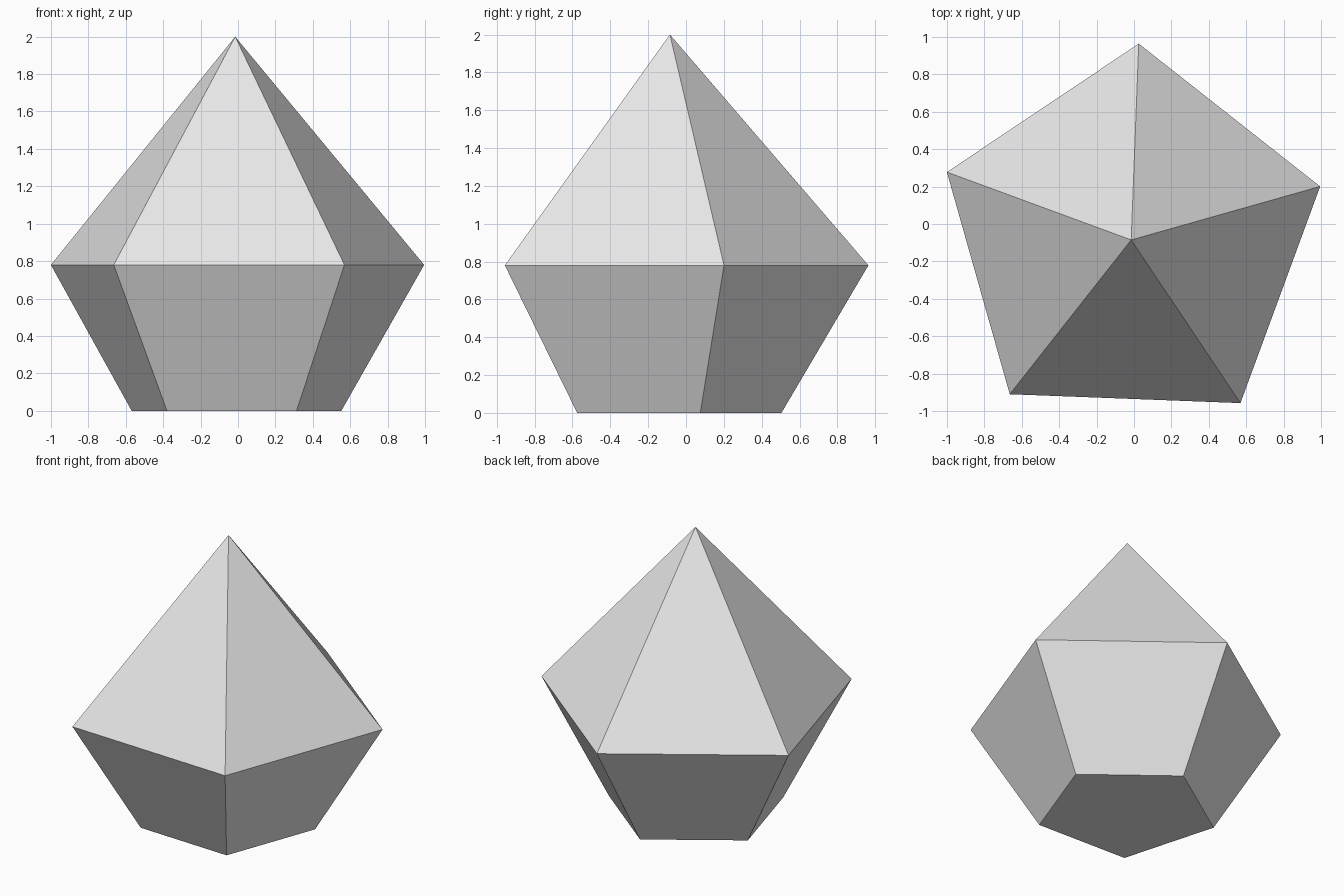
import bpy, bmesh
from math import sin, cos, radians, tau

cube = bpy.data.objects.get("Cube")
if cube:
    bpy.data.objects.remove(cube, do_unlink=True)

SIDES = 5
CENTRE = (-0.015, -0.085)
TURN = radians(87.8)

# Plain grey stone
stone = bpy.data.materials.new("grey stone")
stone.use_nodes = True
grey = (0.8, 0.8, 0.8, 1)
stone.diffuse_color = grey
stone.node_tree.nodes["Principled BSDF"].inputs["Base Color"].default_value = grey

bm = bmesh.new()


def ring(radius, z):
    angles = [TURN + tau * i / SIDES for i in range(SIDES)]
    return [bm.verts.new((CENTRE[0] + radius * cos(a), CENTRE[1] + radius * sin(a), z))
            for a in angles]


# Flat base, wide girdle and pointed tip
base = ring(0.59, 0)
girdle = ring(1.05, 0.78)
tip = bm.verts.new((*CENTRE, 2))

# Lower tapered sides and upper sloping facets
bm.faces.new(base[::-1])
for i in range(SIDES):
    j = (i + 1) % SIDES
    bm.faces.new((base[i], base[j], girdle[j], girdle[i]))
    bm.faces.new((girdle[i], girdle[j], tip))
bmesh.ops.recalc_face_normals(bm, faces=bm.faces)

mesh = bpy.data.meshes.new("gem")
bm.to_mesh(mesh)
bm.free()
mesh.materials.append(stone)
gem = bpy.data.objects.new("gem", mesh)
bpy.context.collection.objects.link(gem)
